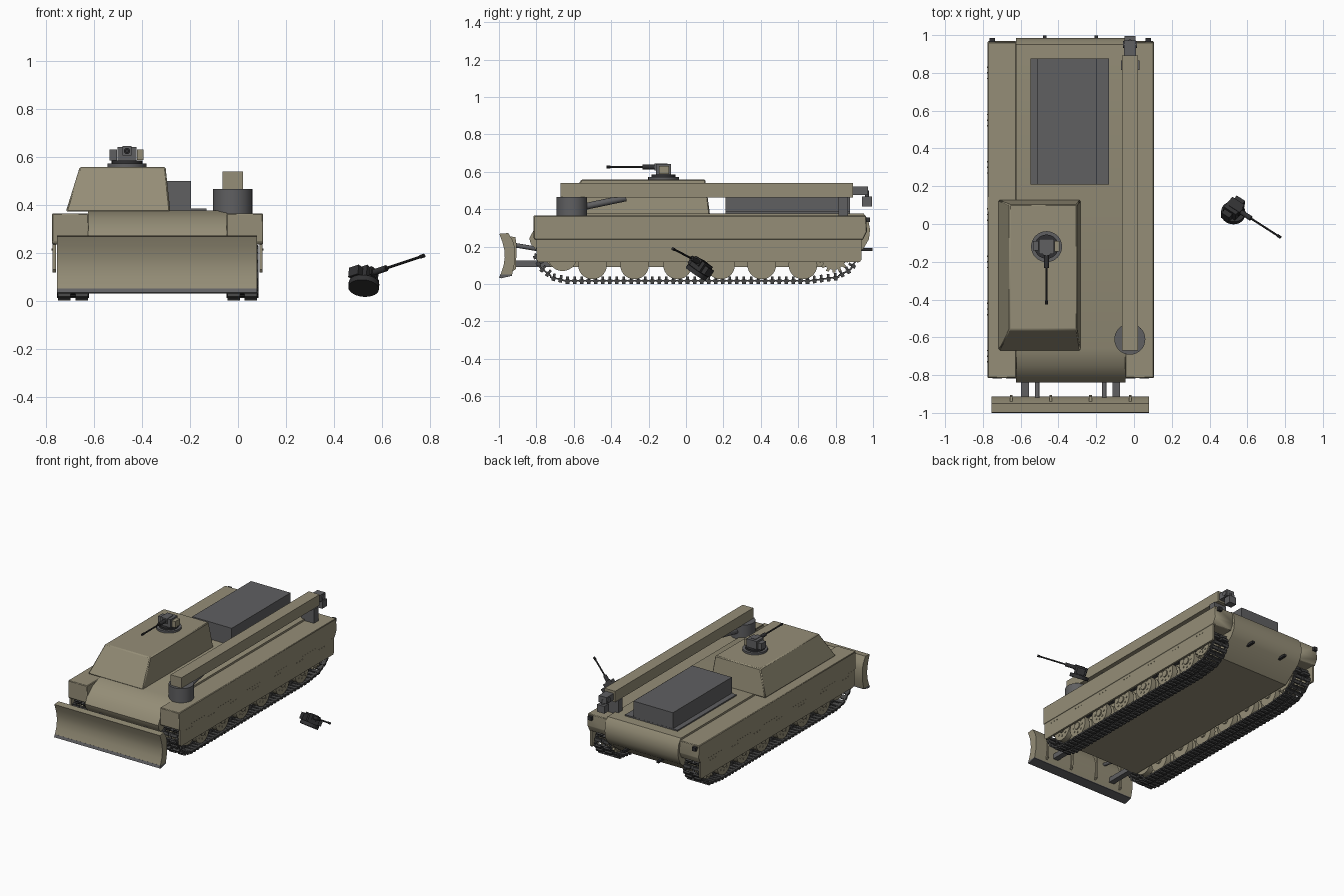
import bpy, bmesh, math
from mathutils import Matrix, Vector

if "Cube" in bpy.data.objects:
    bpy.data.objects.remove(bpy.data.objects["Cube"])

CX = -0.335  # vehicle centre line


def material(name, rgb):
    m = bpy.data.materials.new(name)
    m.diffuse_color = (*rgb, 1)
    m.use_nodes = True
    m.node_tree.nodes["Principled BSDF"].inputs["Base Color"].default_value = m.diffuse_color
    return m


TAN = material("tan paint", (0.30, 0.27, 0.185))
GREY = material("grey metal", (0.115, 0.115, 0.12))
TRACK = material("track steel", (0.06, 0.06, 0.06))
DARK = material("dark metal", (0.03, 0.03, 0.032))


def box(bm, lo, hi, mtx=Matrix()):
    lo, hi = Vector(lo), Vector(hi)
    m = mtx @ Matrix.Translation((lo + hi) / 2) @ Matrix.Diagonal((*(hi - lo), 1))
    return bmesh.ops.create_cube(bm, size=1, matrix=m)["verts"]


def rod(bm, a, b, r, seg=24, r2=None):
    a, b = Vector(a), Vector(b)
    m = Matrix.Translation((a + b) / 2) @ (b - a).to_track_quat('Z', 'Y').to_matrix().to_4x4()
    bmesh.ops.create_cone(bm, cap_ends=True, segments=seg, radius1=r,
                          radius2=r if r2 is None else r2, depth=(b - a).length, matrix=m)


def prism(bm, profile, x0, x1):
    """Extrude a (y, z) outline along x."""
    f = bm.faces.new([bm.verts.new((x0, y, z)) for y, z in profile])
    ext = bmesh.ops.extrude_face_region(bm, geom=[f])["geom"]
    bmesh.ops.translate(bm, vec=(x1 - x0, 0, 0),
                        verts=[v for v in ext if isinstance(v, bmesh.types.BMVert)])


def finish(bm, name, mat, smooth=True, bevel=0):
    bmesh.ops.recalc_face_normals(bm, faces=bm.faces)
    me = bpy.data.meshes.new(name)
    bm.to_mesh(me)
    bm.free()
    me.materials.append(mat)
    ob = bpy.data.objects.new(name, me)
    bpy.context.collection.objects.link(ob)
    if bevel:
        b = ob.modifiers.new("bevel", 'BEVEL')
        b.width, b.segments = bevel, 1
    if smooth:
        bpy.ops.object.select_all(action='DESELECT')
        ob.select_set(True)
        bpy.context.view_layer.objects.active = ob
        bpy.ops.object.shade_smooth_by_angle(angle=math.radians(32))
    return ob


def part(name, mat, fn, *args, **kw):
    bm = bmesh.new()
    fn(bm, *args)
    return finish(bm, name, mat, **kw)


# Central hull with curved nose and tail
part("hull", TAN, prism,
     [(-.66, .377), (-.75, .345), (-.81, .295), (-.838, .245), (-.83, .215), (-.72, .09),
      (.82, .09), (.95, .19), (.978, .24), (.984, .29), (.975, .34), (.95, .377)],
     CX - .29, CX + .29)

# Side sponsons and skirts
for s, side in ((-1, "left"), (1, "right")):
    part(side + "_sponson", TAN, prism,
         [(-.815, .365), (-.815, .245), (-.805, .235), (.945, .235), (.968, .28), (.962, .365)],
         CX + s * .288, CX + s * .44, bevel=.004)
    bm = bmesh.new()
    prism(bm, [(-.80, .237), (-.80, .13), (-.79, .118), (.93, .118), (.938, .13), (.938, .237)],
          CX + s * .424, CX + s * .438)
    for y in (-.7, -.45, -.2, .05, .3, .55, .8):      # skirt bolts
        for d in (-.03, 0, .03):
            rod(bm, (CX + s * .436, y + d, .215), (CX + s * .442, y + d, .215), .004, 6)
    finish(bm, side + "_skirt", TAN)


# Running gear
def wheel(bm, s, y, z, r):
    for a, b in ((.302, .342), (.364, .404)):
        rod(bm, (CX + s * a, y, z), (CX + s * b, y, z), r, 28)
    rod(bm, (CX + s * .29, y, z), (CX + s * .412, y, z), r * .32, 16)
    for k in range(8):
        t = k * math.tau / 8
        p = Vector((CX + s * .40, y + r * .6 * math.cos(t), z + r * .6 * math.sin(t)))
        rod(bm, p, p + Vector((s * .008, 0, 0)), r * .1, 6)


def track(bm, s):
    pts = [Vector((0, y, z)) for y, z in (
        (-.8, .145), (-.775, .085), (-.71, .033), (-.64, .017), (.66, .017), (.80, .035),
        (.88, .078), (.91, .13), (.90, .19), (.85, .222), (-.73, .222), (-.785, .19))]
    segs = [(p, pts[(i + 1) % len(pts)]) for i, p in enumerate(pts)]
    total = sum((b - a).length for a, b in segs)
    n = 96
    step, want, run = total / n, 0, 0
    for a, b in segs:
        length = (b - a).length
        ang = math.atan2(b.z - a.z, b.y - a.y)
        while want < run + length and want < total - 1e-5:
            p = a.lerp(b, (want - run) / length)
            m = Matrix.Translation((CX + s * .353, p.y, p.z)) @ Matrix.Rotation(ang, 4, 'X')
            h = step * .36
            box(bm, (-.067, -h, -.006), (.067, h, .006), m)            # link
            for x in (-.036, .036):                                    # rubber pads
                box(bm, (x - .026, -h * .7, -.0165), (x + .026, h * .7, -.005), m)
            box(bm, (-.006, -h * .5, .005), (.006, h * .5, .024), m)   # guide tooth
            for x in (-.055, .055):                                    # connectors
                box(bm, (x - .01, -step * .55, -.004), (x + .01, step * .55, .004), m)
            want += step
        run += length


for s, side in ((-1, "left"), (1, "right")):
    bm = bmesh.new()
    for y in (-.50, -.275, -.045, .185, .405, .625):
        wheel(bm, s, y, .102, .077)
    finish(bm, side + "_road_wheels", TAN)
    part(side + "_idler", TAN, wheel, s, -.66, .147, .078)
    bm = bmesh.new()
    wheel(bm, s, .79, .14, .064)
    for k in range(14):
        m = (Matrix.Translation((CX + s * .353, .79, .14)) @
             Matrix.Rotation(k * math.tau / 14, 4, 'X'))
        for x in (-.04, .04):
            box(bm, (x - .008, -.008, .05), (x + .008, .008, .08), m)
    finish(bm, side + "_sprocket", TAN)
    part(side + "_track", TRACK, track, s, smooth=False)

# Sloped superstructure
bm = bmesh.new()
base = [(-.718, -.672), (-.282, -.672), (-.282, .128), (-.718, .128)]
top = [(-.66, -.56), (-.302, -.56), (-.302, .103), (-.66, .103)]
lo = [bm.verts.new((x, y, .372)) for x, y in base]
hi = [bm.verts.new((x, y, .558)) for x, y in top]
bm.faces.new(lo)
bm.faces.new(hi)
for i in range(4):
    j = (i + 1) % 4
    bm.faces.new((lo[i], lo[j], hi[j], hi[i]))
finish(bm, "superstructure", TAN, bevel=.006)

# Engine deck
part("engine_deck_plate", GREY, box, (-.547, .21, .37), (-.132, .877, .386))
part("engine_cover", GREY, box, (-.51, .21, .38), (-.197, .876, .50))

# Crane
part("crane_base", GREY, rod, (-.022, -.61, .36), (-.022, -.61, .466), .082, 32)
part("crane_boom", TAN, box, (-.064, -.67, .463), (.021, .892, .54))
part("crane_cylinder", GREY, rod, (-.022, -.55, .412), (-.022, -.32, .46), .018, 16)
part("boom_rest", GREY, box, (-.07, .815, .36), (.03, .865, .464))
bm = bmesh.new()
box(bm, (-.052, .885, .475), (.01, .972, .522))
box(bm, (-.05, .942, .415), (.008, .995, .467))
rod(bm, (-.058, .95, .497), (.016, .95, .497), .018, 12)
rod(bm, (-.021, .968, .46), (-.021, .968, .50), .01, 8)
finish(bm, "boom_head", GREY)

# Dozer blade with concave face
part("blade", TAN, prism,
     [(-.998, .268), (-.982, .225), (-.971, .18), (-.969, .14), (-.976, .095), (-.992, .05),
      (-.93, .05), (-.916, .11), (-.914, .19), (-.925, .23), (-.95, .272)], -.755, .08)
part("blade_cutting_edge", GREY, prism,
     [(-.992, .052), (-1.0, .034), (-.988, .03), (-.93, .044), (-.93, .052)], -.755, .08)
bm = bmesh.new()
for x in (-.65, -.44, -.23, -.02):
    prism(bm, [(-.945, .255), (-.912, .25), (-.905, .2), (-.91, .08), (-.935, .06)],
          x - .007, x + .007)
finish(bm, "blade_ribs", TAN)
bm = bmesh.new()
for s in (-1, 1):
    x = CX + s * .242
    box(bm, (x - .02, -.92, .09), (x + .02, -.68, .125))
    x = CX + s * .178
    rod(bm, (x, -.92, .208), (x, -.80, .188), .012, 12)
finish(bm, "blade_arms", GREY)

# Rear fittings
bm = bmesh.new()
for x in (-.473, -.2):
    box(bm, (x - .009, .93, .176), (x + .009, .997, .192))
finish(bm, "tow_hooks", DARK)
bm = bmesh.new()
for x in (-.75, .075):
    box(bm, (x - .014, .955, .33), (x + .014, .984, .356))
finish(bm, "rear_lamps", DARK)


# Machine guns, barrel along local -y
def gun(prefix, mtx, body_mat, box_mat):
    def place(name, mat, build, **kw):
        bm = bmesh.new()
        build(bm)
        bm.transform(mtx)
        finish(bm, prefix + name, mat, **kw)

    def receiver(bm):
        box(bm, (-.040, -.04, -.030), (.040, .04, .027))
        box(bm, (-.072, -.02, -.030), (-.042, .03, .016))
        box(bm, (-.018, -.048, -.008), (.018, .02, .03))

    def barrel(bm):
        rod(bm, (0, -.04, .01), (0, -.112, .01), .013, 12)
        rod(bm, (0, -.11, .01), (0, -.305, .01), .0055, 10)
        rod(bm, (0, -.285, .01), (0, -.306, .01), .008, 10)

    place("mount", DARK, lambda bm: rod(bm, (0, 0, -.055), (0, 0, -.030), .064, 28))
    place("receiver", body_mat, receiver)
    place("ammo_box", box_mat, lambda bm: box(bm, (.041, -.025, -.028), (.068, .03, .016)))
    place("barrel", DARK, barrel)


part("cupola_ring", GREY, rod, (-.463, -.12, .552), (-.463, -.12, .572), .082, 32)
gun("roof_gun_", Matrix.Translation((-.463, -.12, .615)), GREY, TAN)

# Second gun lying beside the vehicle
ya = -Vector((.81, -.52, .27)).normalized()
za = Vector((.08, .55, .83))
za = (za - ya * za.dot(ya)).normalized()
xa = ya.cross(za)
rot = Matrix((xa, ya, za)).transposed().to_4x4()
gun("spare_gun_", Matrix.Translation((.528, .082, .098)) @ rot, DARK, DARK)
